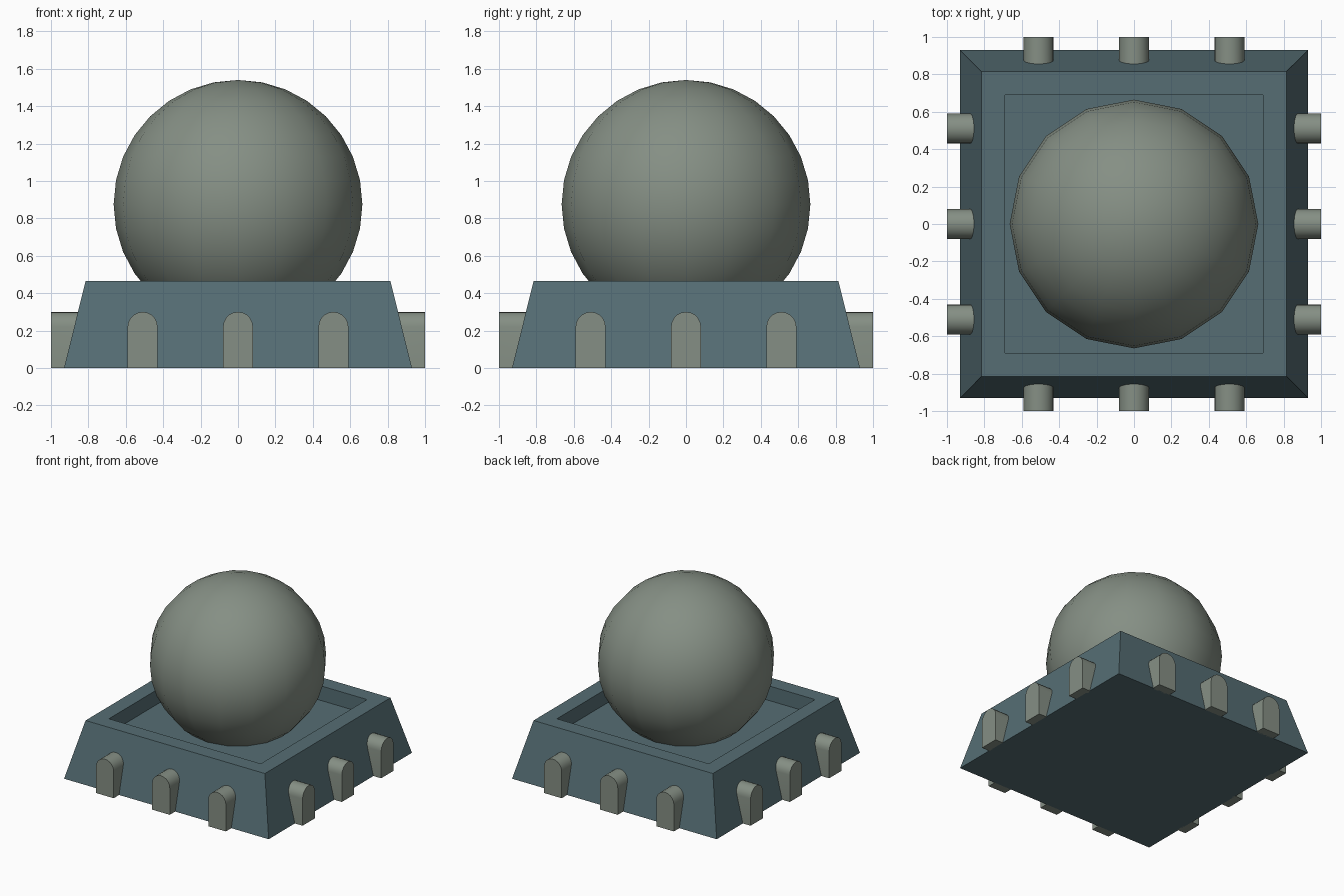
import bpy, bmesh, math
from mathutils import Matrix

if "Cube" in bpy.data.objects:
    bpy.data.objects.remove(bpy.data.objects["Cube"])


def material(name, rgb):
    m = bpy.data.materials.new(name)
    m.diffuse_color = (*rgb, 1)
    m.use_nodes = True
    m.node_tree.nodes["Principled BSDF"].inputs["Base Color"].default_value = m.diffuse_color
    return m


SLATE = material("slate blue", (0.092, 0.155, 0.174))
STONE = material("grey green stone", (0.235, 0.275, 0.232))


def add_object(name, bm, mat):
    bmesh.ops.recalc_face_normals(bm, faces=bm.faces)
    mesh = bpy.data.meshes.new(name)
    bm.to_mesh(mesh)
    bm.free()
    mesh.materials.append(mat)
    obj = bpy.data.objects.new(name, mesh)
    bpy.context.collection.objects.link(obj)
    return obj


def smooth(obj, angle=35):
    bpy.ops.object.select_all(action='DESELECT')
    obj.select_set(True)
    bpy.context.view_layer.objects.active = obj
    bpy.ops.object.shade_smooth_by_angle(angle=math.radians(angle))


# Tapered square base with a sunken tray: stacked square loops (half width, height)
bm = bmesh.new()
loops = []
for h, z in [(0.93, 0), (0.815, 0.465), (0.69, 0.465), (0.69, 0.345)]:
    loops.append([bm.verts.new((sx * h, sy * h, z))
                  for sx, sy in [(-1, -1), (1, -1), (1, 1), (-1, 1)]])
for a, b in zip(loops, loops[1:]):
    for i in range(4):
        j = (i + 1) % 4
        bm.faces.new((a[i], a[j], b[j], b[i]))
bm.faces.new(loops[0][::-1])
bm.faces.new(loops[-1])
add_object("base", bm, SLATE)

# Ball resting in the tray
bm = bmesh.new()
bmesh.ops.create_uvsphere(bm, u_segments=16, v_segments=16, radius=0.665,
                          matrix=Matrix.Translation((0, 0, 0.875)))
smooth(add_object("ball", bm, STONE), 60)

# Arched studs, three on each side of the base
W, SPRING, STEPS = 0.08, 0.22, 10
profile = [(-W, 0), (W, 0)] + [
    (W * math.cos(math.pi * i / STEPS), SPRING + W * math.sin(math.pi * i / STEPS))
    for i in range(STEPS + 1)]
for side, side_name in enumerate(["front", "right", "back", "left"]):
    turn = Matrix.Rotation(side * math.pi / 2, 4, 'Z')
    for n, x in enumerate([-0.51, 0, 0.51]):
        bm = bmesh.new()
        face = bm.faces.new([bm.verts.new((x + px, -1, pz)) for px, pz in profile])
        ext = bmesh.ops.extrude_face_region(bm, geom=[face], use_keep_orig=True)
        verts = [v for v in ext["geom"] if isinstance(v, bmesh.types.BMVert)]
        for v in verts:  # inner end follows the slope, just inside the base
            v.co.y = -0.92 + v.co.z * 0.115 / 0.465
        bmesh.ops.transform(bm, matrix=turn, verts=bm.verts)
        smooth(add_object(f"{side_name}_stud_{n + 1}", bm, STONE))
